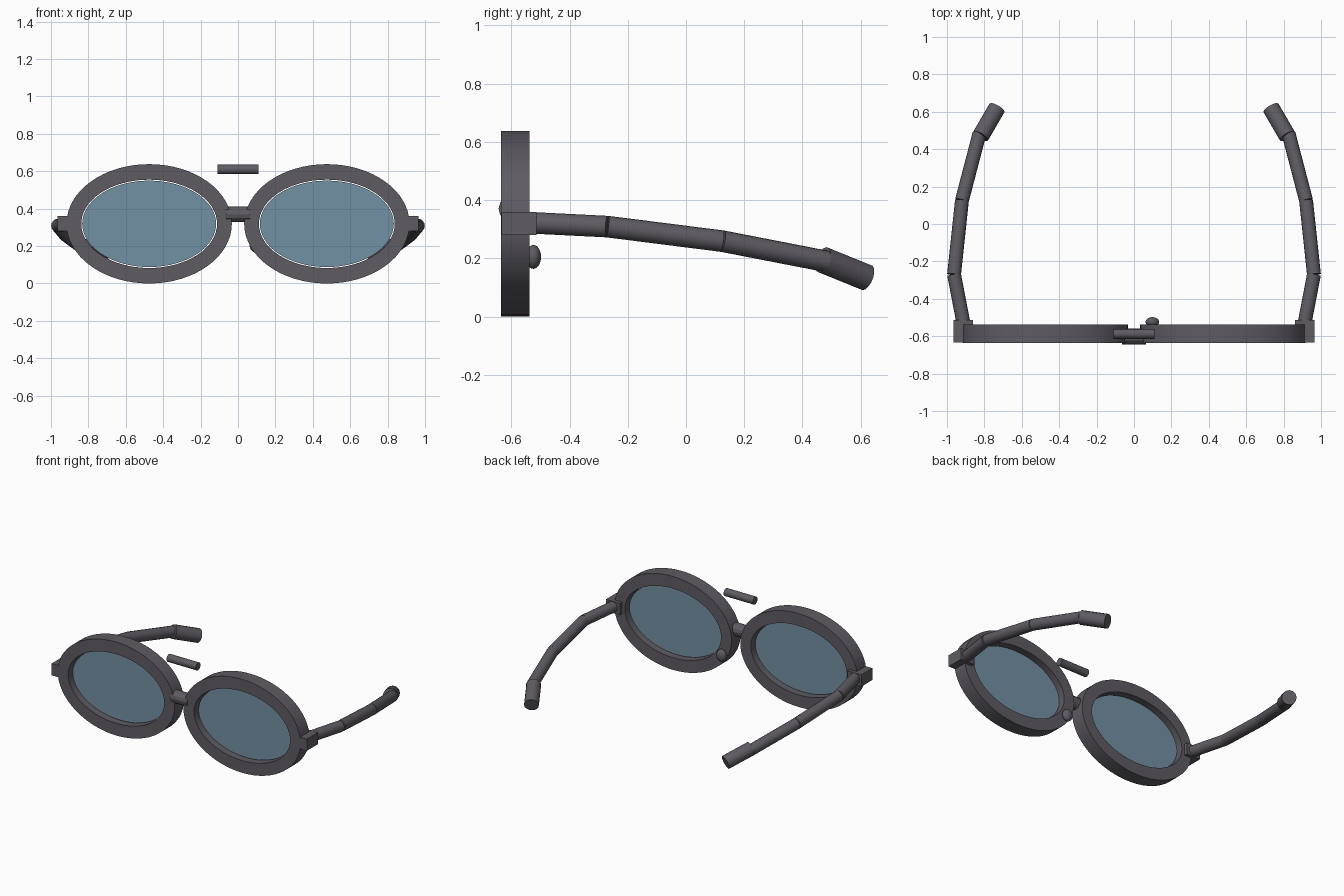
import bpy, bmesh, math
from mathutils import Vector

cube = bpy.data.objects.get("Cube")
if cube:
    bpy.data.objects.remove(cube, do_unlink=True)


def material(name, color):
    m = bpy.data.materials.new(name)
    m.use_nodes = True
    m.diffuse_color = color
    m.node_tree.nodes["Principled BSDF"].inputs["Base Color"].default_value = color
    return m


GREY = material("charcoal_plastic", (0.112, 0.104, 0.122, 1))
BLUE = material("blue_glass", (0.17, 0.285, 0.37, 1))


def finish(bm, name, mat):
    bmesh.ops.recalc_face_normals(bm, faces=bm.faces)
    mesh = bpy.data.meshes.new(name)
    bm.to_mesh(mesh)
    bm.free()
    mesh.materials.append(mat)
    obj = bpy.data.objects.new(name, mesh)
    bpy.context.collection.objects.link(obj)
    return obj


def rod(name, a, b, radius, sides=16):
    a, b = Vector(a), Vector(b)
    bm = bmesh.new()
    bmesh.ops.create_cone(bm, cap_ends=True, segments=sides, radius1=radius,
                          radius2=radius, depth=(b - a).length)
    obj = finish(bm, name, GREY)
    obj.location = (a + b) / 2
    obj.rotation_mode = "QUATERNION"
    obj.rotation_quaternion = (b - a).to_track_quat("Z", "Y")
    return obj


def smooth(obj, angle=30):
    bpy.ops.object.select_all(action="DESELECT")
    obj.select_set(True)
    bpy.context.view_layer.objects.active = obj
    bpy.ops.object.shade_smooth_by_angle(angle=math.radians(angle))


def oval(bm, cx, y, rx, rz, n=64):
    return [bm.verts.new((cx + rx * math.cos(2 * math.pi * i / n), y,
                          0.319 + rz * math.sin(2 * math.pi * i / n)))
            for i in range(n)]


FRONT, BACK = -0.635, -0.538

for side, s in (("left", 1), ("right", -1)):
    cx = 0.475 * s

    # Oval rim with a square cross-section
    bm = bmesh.new()
    loops = [oval(bm, cx, y, rx, rz) for y, rx, rz in (
        (FRONT, 0.442, 0.319), (BACK, 0.442, 0.319),
        (BACK, 0.363, 0.236), (FRONT, 0.363, 0.236))]
    for k in range(4):
        p, q = loops[k], loops[(k + 1) % 4]
        for i in range(len(p)):
            j = (i + 1) % len(p)
            bm.faces.new((p[i], p[j], q[j], q[i]))
    smooth(finish(bm, side + "_rim", GREY))

    # Lens, a thin oval plate set inside the rim
    bm = bmesh.new()
    f, b = (oval(bm, cx, y, 0.358, 0.231) for y in (-0.592, -0.58))
    bm.faces.new(f)
    bm.faces.new(b)
    for i in range(len(f)):
        j = (i + 1) % len(f)
        bm.faces.new((f[i], f[j], b[j], b[i]))
    finish(bm, side + "_lens", BLUE)

    # Hinge block
    bm = bmesh.new()
    bmesh.ops.create_cube(bm, size=1)
    bmesh.ops.scale(bm, vec=(0.105, 0.12, 0.08), verts=bm.verts)
    hinge = finish(bm, side + "_hinge", GREY)
    hinge.location = (0.912 * s, -0.574, 0.32)

    # Bent temple arm made of straight rods, with a thicker ear tip
    path = [(0.912 * s, -0.53, 0.322), (0.962 * s, -0.27, 0.309),
            (0.92 * s, 0.125, 0.259), (0.826 * s, 0.485, 0.189)]
    for i in range(3):
        smooth(rod(f"{side}_arm_{i + 1}", path[i], path[i + 1], 0.037))
    smooth(rod(side + "_ear_tip", (0.82 * s, 0.47, 0.195),
               (0.733 * s, 0.62, 0.134), 0.046))

# Bridge between the rims and the loose bar above it
rod("bridge", (-0.065, -0.602, 0.37), (0.065, -0.602, 0.37), 0.042, 12)
smooth(rod("top_bar", (-0.11, -0.588, 0.61), (0.11, -0.588, 0.61), 0.026))

# Single nose pad behind the left rim
bm = bmesh.new()
bmesh.ops.create_uvsphere(bm, u_segments=24, v_segments=12, radius=1)
bmesh.ops.scale(bm, vec=(0.036, 0.026, 0.041), verts=bm.verts)
pad = finish(bm, "nose_pad", GREY)
pad.location = (0.098, -0.524, 0.205)
smooth(pad, 60)
